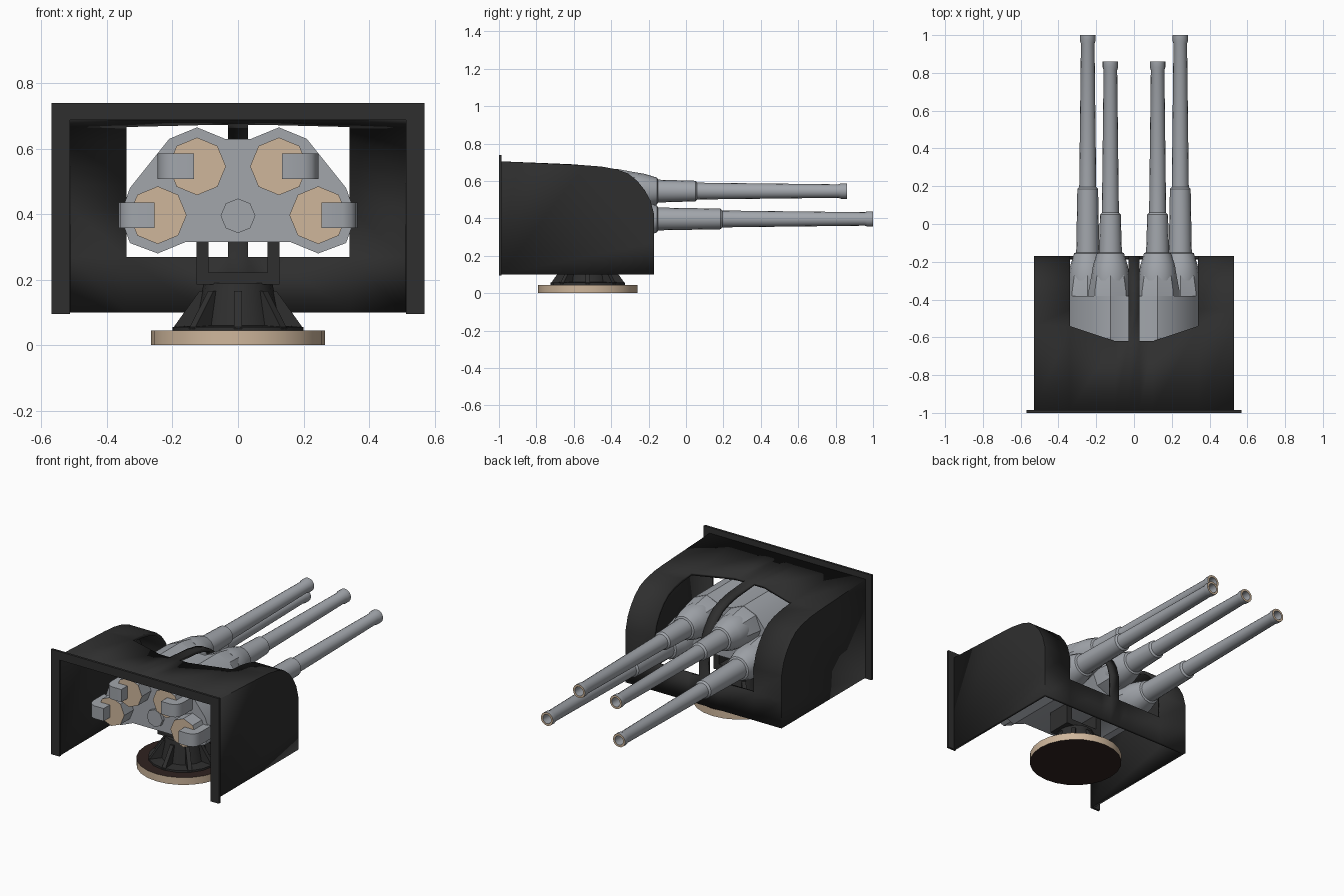
import bpy, bmesh, math
from mathutils import Matrix, Vector

if "Cube" in bpy.data.objects:
    bpy.data.objects.remove(bpy.data.objects["Cube"])


def material(name, rgb):
    m = bpy.data.materials.new(name)
    m.use_nodes = True
    m.diffuse_color = (*rgb, 1)
    m.node_tree.nodes["Principled BSDF"].inputs["Base Color"].default_value = (*rgb, 1)
    return m


BLACK = material("black_paint", (0.028, 0.028, 0.028))
GREY = material("gun_grey", (0.36, 0.38, 0.41))
TAN = material("tan_metal", (0.62, 0.47, 0.33))
BROWN = material("dark_brown", (0.028, 0.016, 0.014))


def finish(name, bm, mats, rule=None, smooth=True, recalc=True):
    if recalc:
        bmesh.ops.recalc_face_normals(bm, faces=bm.faces)
    bm.normal_update()
    if rule:
        for f in bm.faces:
            f.material_index = rule(f)
    me = bpy.data.meshes.new(name)
    bm.to_mesh(me)
    bm.free()
    ob = bpy.data.objects.new(name, me)
    bpy.context.collection.objects.link(ob)
    for m in mats:
        me.materials.append(m)
    if smooth:
        bpy.ops.object.select_all(action="DESELECT")
        ob.select_set(True)
        bpy.context.view_layer.objects.active = ob
        bpy.ops.object.shade_smooth_by_angle(angle=math.radians(32))
    return ob


def lathe(name, profile, origin, sides, mats, axis="Y", rule=None):
    """Closed solid of revolution from (radius, distance along axis) pairs."""
    bm = bmesh.new()
    rings = []
    for r, h in profile:
        ring = []
        for i in range(sides):
            a = math.tau * i / sides
            c, s = r * math.cos(a), r * math.sin(a)
            p = Vector((c, h, s)) if axis == "Y" else Vector((c, s, h))
            ring.append(bm.verts.new(p + Vector(origin)))
        rings.append(ring)
    for a, b in zip(rings, rings[1:]):
        for i in range(sides):
            j = (i + 1) % sides
            bm.faces.new((a[i], a[j], b[j], b[i]))
    bm.faces.new(rings[0])
    bm.faces.new(rings[-1])
    return finish(name, bm, mats, rule)


def prism(name, points, vec, mat, matrix=None):
    """Flat outline of 3D points pushed along a vector."""
    bm = bmesh.new()
    face = bm.faces.new([bm.verts.new(p) for p in points])
    new = bmesh.ops.extrude_face_region(bm, geom=[face])["geom"]
    bmesh.ops.translate(bm, vec=vec, verts=[v for v in new if isinstance(v, bmesh.types.BMVert)])
    if matrix:
        bmesh.ops.transform(bm, matrix=matrix, verts=bm.verts)
    return finish(name, bm, [mat])


# Shield: curved sheet with two gun openings and a centre strip, plus sides
profile = [(-0.99, 0.705), (-0.62, 0.69), (-0.45, 0.677), (-0.37, 0.662), (-0.31, 0.64),
           (-0.26, 0.6), (-0.22, 0.55), (-0.19, 0.495), (-0.17, 0.42), (-0.17, 0.27), (-0.17, 0.1)]
columns = [-0.53, -0.34, -0.1, -0.03, 0.03, 0.1, 0.34, 0.53]
bm = bmesh.new()
grid = []
for k, (y, z) in enumerate(profile):
    slant = k == 1
    grid.append([bm.verts.new((x, y + 0.08 * (slant and abs(x) > 0.3),
                               z - 0.006 * (slant and abs(x) > 0.3))) for x in columns])
for k in range(len(profile) - 1):
    for c in range(len(columns) - 1):
        if 1 <= k <= 8 and c in (1, 2, 4, 5):
            continue
        bm.faces.new((grid[k][c], grid[k + 1][c], grid[k + 1][c + 1], grid[k][c + 1]))
for c in (0, -1):
    side = [row[c] for row in grid]
    side.append(bm.verts.new((columns[c], -0.99, 0.1)))
    bm.faces.new(side)
bmesh.ops.recalc_face_normals(bm, faces=bm.faces)
bm.faces.ensure_lookup_table()
if bm.faces[0].normal.z < 0:
    bmesh.ops.reverse_faces(bm, faces=bm.faces)
shield = finish("shield", bm, [BLACK], recalc=False)
shell = shield.modifiers.new("thickness", "SOLIDIFY")
shell.thickness = 0.018
shell.offset = -1
shell.use_even_offset = True

# Rim around the open end
rim = [(-0.57, 0.095), (-0.57, 0.74), (0.57, 0.74), (0.57, 0.095),
       (0.513, 0.095), (0.513, 0.688), (-0.513, 0.688), (-0.513, 0.095)]
prism("shield_rim", [(x, -1, z) for x, z in rim], (0, 0.014, 0), BLACK)

# Gun cradle body
half = [(0.04, 0.63), (0.125, 0.665), (0.21, 0.63), (0.33, 0.48),
        (0.36, 0.395), (0.33, 0.312), (0.245, 0.28), (0.16, 0.315)]
outline = half + [(-x, z) for x, z in reversed(half)]
prism("cradle_body", [(x, -0.79, z) for x, z in outline], (0, 0.41, 0), GREY)
lathe("cradle_pivot", [(0.053, -0.81), (0.053, -0.7)], (0, 0, 0.395), 8, [GREY])

# Four guns: lobe, barrel, breech plug and breech block
for side, sname in ((1, "left"), (-1, "right")):
    for level, x, z, step, end in (("upper", 0.125, 0.546, 0.055, 0.86),
                                   ("lower", 0.245, 0.397, 0.19, 1.0)):
        tag = f"{sname}_{level}"
        o = (side * x, 0, z)
        lathe("gun_lobe_" + tag, [(0.117, -0.5), (0.117, -0.36), (0.1, -0.27)], o, 8, [GREY])
        lathe("gun_barrel_" + tag,
              [(0.1, -0.3), (0.1, -0.27), (0.092, -0.22), (0.072, -0.155), (0.061, -0.15),
               (0.055, step - 0.005), (0.05, step), (0.045, step + 0.005),
               (0.036, end - 0.045), (0.041, end - 0.03), (0.041, end),
               (0.028, end), (0.028, end - 0.08)], o, 16, [GREY, TAN],
              rule=lambda f: int(f.calc_center_median().y > end - 0.002))
        lathe("breech_plug_" + tag, [(0.088, -0.88), (0.088, -0.75)], o, 8, [GREY, TAN],
              rule=lambda f: int(f.normal.y < -0.9))
        block = [(0.01, -0.8), (0.01, -0.94), (0.075, -0.94), (0.1, -0.93),
                 (0.115, -0.91), (0.12, -0.88), (0.12, -0.78)]
        prism("breech_block_" + tag,
              [(side * (x + bx), by, z - 0.039) for bx, by in block], (0, 0, 0.078), GREY)

# Pedestal: base disc, column, gussets and yoke
centre = (0, -0.525, 0)
lathe("base_disc", [(0.265, 0), (0.265, 0.045)], centre, 24, [TAN, BROWN], "Z",
      rule=lambda f: int(abs(f.normal.z) > 0.9))
lathe("pedestal_column", [(0.2, 0.04), (0.2, 0.056), (0.13, 0.06), (0.105, 0.19)],
      centre, 16, [BLACK], "Z")
for i in range(8):
    turn = Matrix.Translation(centre) @ Matrix.Rotation(math.tau * i / 8, 4, "Z")
    prism(f"pedestal_gusset_{i}",
          [(0.05, -0.012, 0.05), (0.2, -0.012, 0.05), (0.118, -0.012, 0.165), (0.05, -0.012, 0.165)],
          (0, 0.024, 0), BLACK, turn)
yoke = [(-0.127, 0.185), (0.127, 0.185), (0.127, 0.42), (0.09, 0.42),
        (0.09, 0.222), (-0.09, 0.222), (-0.09, 0.42), (-0.127, 0.42)]
prism("yoke", [(x, -0.6, z) for x, z in yoke], (0, 0.15, 0), BLACK)
